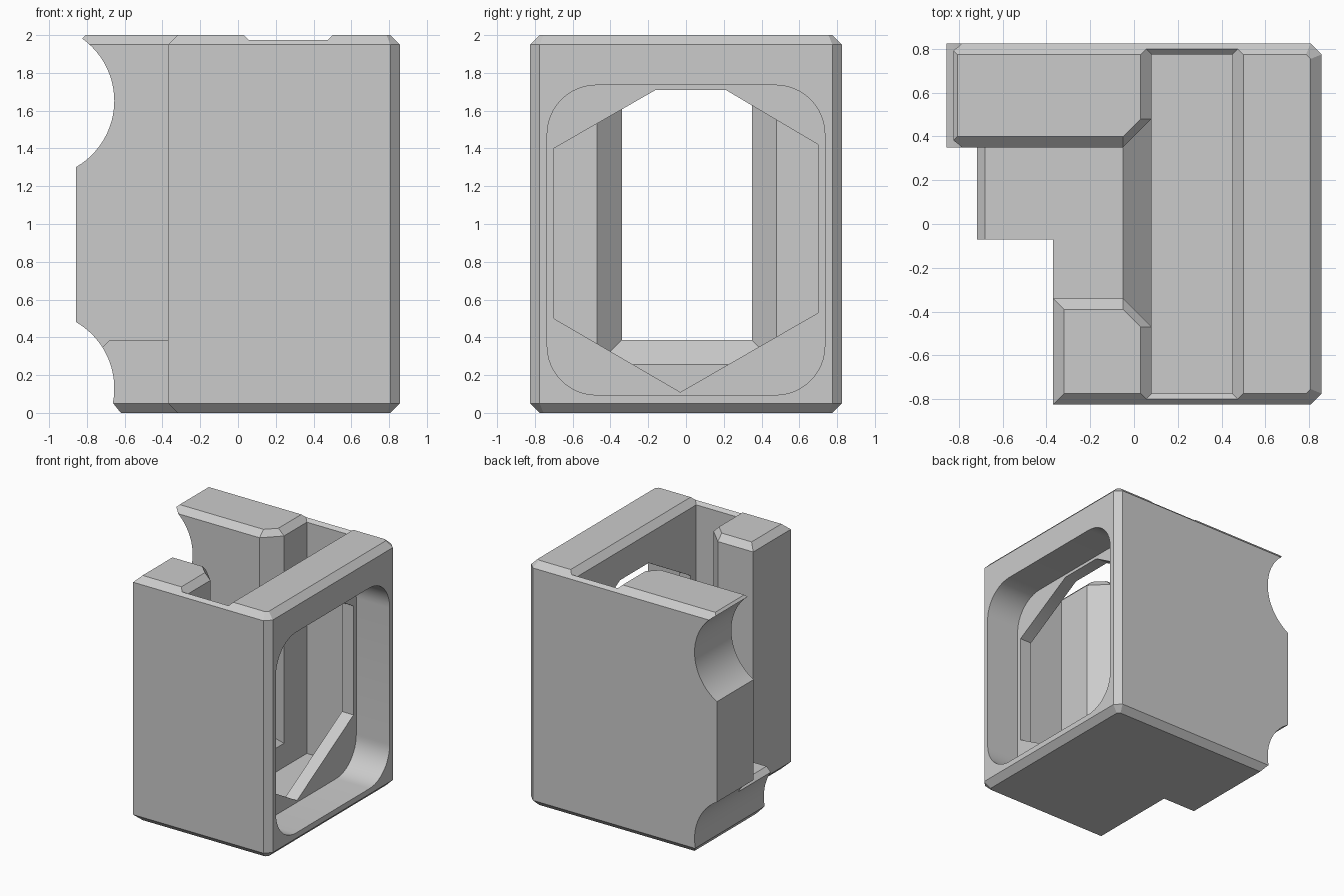
import bpy, bmesh
from math import cos, sin, pi, radians
from mathutils import Vector

if "Cube" in bpy.data.objects:
    bpy.data.objects.remove(bpy.data.objects["Cube"])

# Material
grey = bpy.data.materials.new("plain grey")
grey.use_nodes = True
colour = (0.6, 0.6, 0.6, 1)
grey.diffuse_color = colour
grey.node_tree.nodes["Principled BSDF"].inputs["Base Color"].default_value = colour


def loft(name, rings):
    """Closed solid through matching rings of points."""
    bm = bmesh.new()
    loops = [[bm.verts.new(p) for p in ring] for ring in rings]
    n = len(loops[0])
    for a, b in zip(loops, loops[1:]):
        for i in range(n):
            j = (i + 1) % n
            bm.faces.new((a[i], a[j], b[j], b[i]))
    bm.faces.new(loops[0])
    bm.faces.new(loops[-1])
    bmesh.ops.recalc_face_normals(bm, faces=bm.faces)
    mesh = bpy.data.meshes.new(name)
    bm.to_mesh(mesh)
    bm.free()
    mesh.materials.append(grey)
    ob = bpy.data.objects.new(name, mesh)
    bpy.context.collection.objects.link(ob)
    return ob


def inset(points, d):
    """Move each side of a counter-clockwise outline inwards by d."""
    pts = [Vector(p) for p in points]
    out = []
    for i, p in enumerate(pts):
        e1 = (p - pts[i - 1]).normalized()
        e2 = (pts[(i + 1) % len(pts)] - p).normalized()
        n1, n2 = Vector((-e1.y, e1.x)), Vector((-e2.y, e2.x))
        out.append(p + (n1 + n2) * d / (1 + n1.dot(n2)))
    return out


def along_x(name, outline, x0, x1):
    return loft(name, [[(x, y, z) for y, z in outline] for x in (x0, x1)])


def along_y(name, outline, y0, y1):
    return loft(name, [[(x, y, z) for x, z in outline] for y in (y0, y1)])


def arc(cx, cz, r, a0, a1, steps):
    return [(cx + r * cos(a0 + (a1 - a0) * i / steps),
             cz + r * sin(a0 + (a1 - a0) * i / steps)) for i in range(steps + 1)]


# Body: stepped footprint with chamfered top and bottom rims
W, D, C = 0.857, 0.825, 0.05
foot = [(-0.37, -D), (W - C, -D), (W, C - D), (W, D - C), (W - C, D),
        (-W, D), (-W, -0.07), (-0.37, -0.07)]
body = loft("holder_body", [[(p[0], p[1], z) for p in inset(foot, d)]
                            for z, d in ((0, C), (C, 0), (2 - C, 0), (2, C))])
cutters = []

# Tall slot with a flared mouth
rings = []
for z, g in ((0.06, 0), (2 - C, 0), (2 + C, 2 * C)):
    rings.append([(0.08 - g, C - D - g, z), (0.45 + g, C - D - g, z),
                  (0.45 + g, D - C + g, z), (0.08 - g, D - C + g, z)])
cutters.append(loft("slot_cutter", rings))

# Side channel, chamfered along the top and flaring into the slot
rings = []
lo, hi, floor = -0.34, 0.35, 0.385
for x, g in ((-1.2, 0), (-0.05, 0), (0.14, 0.19)):
    rings.append([(x, lo - g, floor - g), (x, hi + g, floor - g),
                  (x, hi + g, 2 - C), (x, hi + g + 2 * C, 2 + C),
                  (x, lo - g - 2 * C, 2 + C), (x, lo - g, 2 - C)])
cutters.append(loft("channel_cutter", rings))

# Rounded recess in the side wall
r, window = 0.26, []
for k, (y, z) in enumerate(((0.475, 1.475), (-0.475, 1.475),
                            (-0.475, 0.355), (0.475, 0.355))):
    window += arc(y, z, r, k * pi / 2, (k + 1) * pi / 2, 12)
cutters.append(along_x("recess_cutter", window, 0.555, 1.0))

# Clipped hexagonal opening between recess and slot
hexagon = [(-0.70, 1.40), (-0.70, 0.50), (-0.03, 0.11), (0.70, 0.53),
           (0.70, 1.42), (0.21, 1.71), (-0.16, 1.71)]
cutters.append(along_x("hexagon_cutter", hexagon, 0.3, 0.6))

# Round scallops on the open side, the lower one ending in a chamfer
cutters.append(along_y("upper_scallop_cutter",
                       arc(-1.06, 1.652, 0.405, 0, 2 * pi, 72)[:-1], -1, 1))
lower = arc(-1.06, 0.13, 0.405, pi / 2, radians(-11), 24)
lower += [(-0.58, -C), (-1.06, -C)]
cutters.append(along_y("lower_scallop_cutter", lower, -1, 1))

# Small chamfer where the channel floor meets the lower scallop
cutters.append(along_y("floor_edge_cutter",
                       [(-0.76, 0.305), (-0.64, 0.425), (-0.76, 0.425)], -0.2, hi))

bpy.context.view_layer.objects.active = body
for cutter in cutters:
    mod = body.modifiers.new(cutter.name, 'BOOLEAN')
    mod.operation = 'DIFFERENCE'
    mod.solver = 'EXACT'
    mod.object = cutter
    bpy.ops.object.modifier_apply(modifier=mod.name)
    bpy.data.objects.remove(cutter)

bpy.ops.object.select_all(action='DESELECT')
body.select_set(True)
bpy.ops.object.shade_smooth_by_angle(angle=radians(30))
